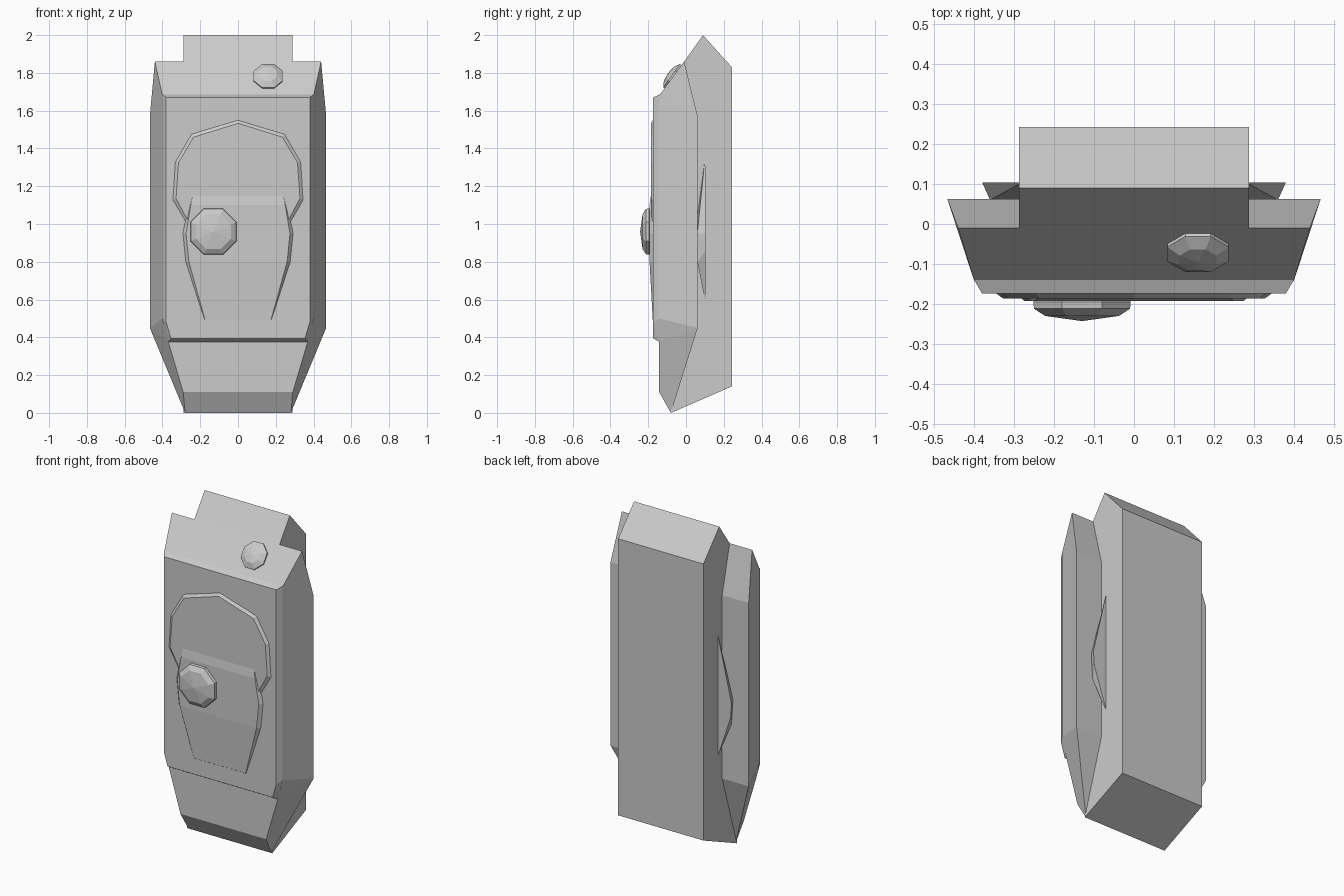
import bpy, bmesh, math
from mathutils import Vector

if "Cube" in bpy.data.objects:
    bpy.data.objects.remove(bpy.data.objects["Cube"])


def finish(name, bm):
    bmesh.ops.recalc_face_normals(bm, faces=bm.faces)
    me = bpy.data.meshes.new(name)
    bm.to_mesh(me)
    bm.free()
    ob = bpy.data.objects.new(name, me)
    bpy.context.collection.objects.link(ob)
    return ob


def hull(name, pts, mirror=True):
    """Convex solid from corner points, mirrored across x."""
    bm = bmesh.new()
    for x, y, z in pts:
        for s in ((1, -1) if mirror else (1,)):
            bm.verts.new((s * x, y, z))
    res = bmesh.ops.convex_hull(bm, input=bm.verts)
    loose = [v for v in bm.verts if not v.link_faces]
    bmesh.ops.delete(bm, geom=loose, context='VERTS')
    bmesh.ops.dissolve_limit(bm, angle_limit=0.01, verts=bm.verts, edges=bm.edges)
    return finish(name, bm)


def loft(name, rings, tip=None):
    """Skin matching closed rings, capped, with an optional pointed tip."""
    bm = bmesh.new()
    vs = [[bm.verts.new(p) for p in r] for r in rings]
    n = len(vs[0])
    for a, b in zip(vs, vs[1:]):
        for i in range(n):
            j = (i + 1) % n
            bm.faces.new((a[i], a[j], b[j], b[i]))
    bm.faces.new(vs[0])
    if tip is None:
        bm.faces.new(vs[-1])
    else:
        t = bm.verts.new(tip)
        for i in range(n):
            bm.faces.new((vs[-1][i], vs[-1][(i + 1) % n], t))
    return finish(name, bm)


def knob(name, centre, normal, profile, tip):
    """Octagonal domed knob; profile holds (radius, height) pairs."""
    c, n = Vector(centre), Vector(normal).normalized()
    u = Vector((1, 0, 0))
    w = n.cross(u)
    angles = [math.radians(22.5 + 45 * i) for i in range(8)]
    rings = [[c + n * h + (u * math.cos(a) + w * math.sin(a)) * r for a in angles]
             for r, h in profile]
    return loft(name, rings, c + n * tip)


# Rear box with pitched top and sloping underside
side = [(-0.01, 1.86), (0.09, 2.0), (0.243, 1.83), (0.243, 0.14), (-0.08, 0.0)]
loft("rear_box", [[(x, y, z) for y, z in side] for x in (-0.288, 0.288)])

# Wide front shell with faceted flanks
hull("front_shell", [
    (0.44, -0.01, 1.86), (0.467, 0.062, 1.57), (0.467, 0.062, 0.45),
    (0.28, -0.08, 0.0), (0.40, -0.142, 1.68), (0.40, -0.142, 0.50),
    (0.37, -0.142, 0.38), (0.29, -0.142, 0.11)])

# Raised front panel
hull("front_panel", [
    (0.40, -0.14, 1.685), (0.40, -0.14, 0.50), (0.37, -0.14, 0.375),
    (0.38, -0.174, 1.67), (0.38, -0.174, 0.48), (0.355, -0.174, 0.395)])

# Arched plate on the panel
arch = [(0.0, 1.555), (0.25, 1.48), (0.337, 1.33), (0.35, 1.125), (0.27, 0.99)]
arch_in = [(0.0, 1.533), (0.235, 1.46), (0.315, 1.325), (0.328, 1.135), (0.25, 0.99)]
arch_rings = [[(x, y, z) for x, z in pts] + [(-x, y, z) for x, z in pts[:0:-1]]
              for y, pts in ((-0.17, arch), (-0.186, arch_in))]
loft("arched_plate", arch_rings)

# Tapered flap over the lower part of the arch
hull("tapered_flap", [
    (0.235, -0.17, 1.155), (0.295, -0.17, 0.95), (0.28, -0.17, 0.80), (0.18, -0.17, 0.49),
    (0.24, -0.186, 1.15), (0.25, -0.193, 1.10), (0.275, -0.193, 0.95),
    (0.26, -0.193, 0.80), (0.175, -0.176, 0.495)])

# Round front knob and the button on the top slope
knob("front_knob", (-0.13, -0.17, 0.96), (0, -1, 0),
     [(0.115, 0), (0.132, 0.025), (0.13, 0.042), (0.10, 0.06)], 0.073)
knob("top_button", (0.16, -0.066, 1.778), (0, -0.81, 0.58),
     [(0.083, -0.01), (0.083, 0.012), (0.05, 0.03)], 0.036)

# Small fins behind the shell, one each side
for label, s in (("left", -1), ("right", 1)):
    fin = [(0.28, 0.104, 1.38), (0.38, 0.104, 0.95), (0.375, 0.104, 0.86),
           (0.28, 0.104, 0.58), (0.36, 0.06, 0.95), (0.35, 0.06, 0.80),
           (0.28, 0.06, 1.05), (0.28, 0.06, 0.80)]
    hull("rear_fin_" + label, [(s * x, y, z) for x, y, z in fin], mirror=False)
